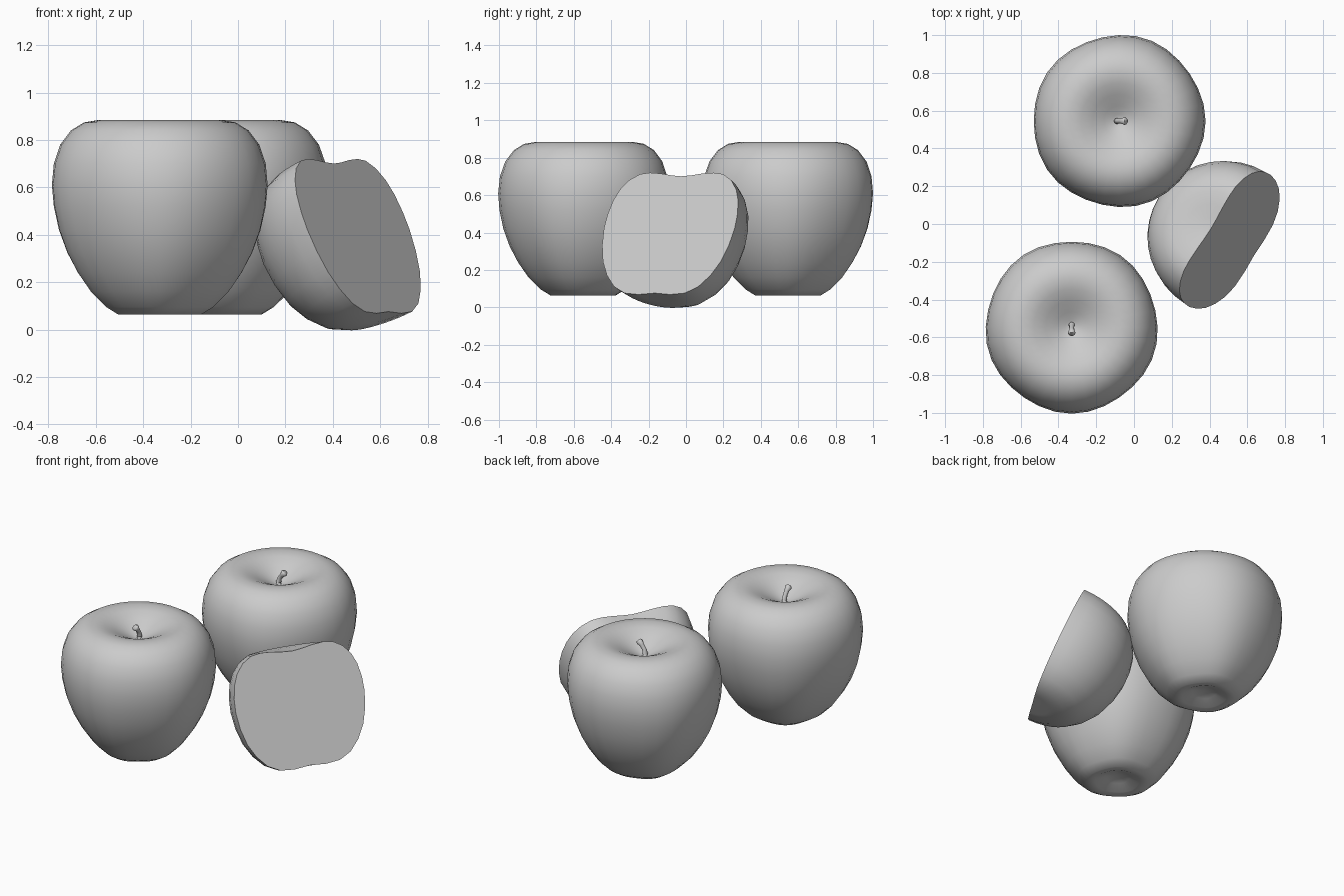
import bpy, bmesh, math
from mathutils import Matrix, Vector

if "Cube" in bpy.data.objects:
    bpy.data.objects.remove(bpy.data.objects["Cube"])


def finish(name, bm, matrix, angle=60):
    bmesh.ops.recalc_face_normals(bm, faces=bm.faces)
    me = bpy.data.meshes.new(name)
    bm.to_mesh(me)
    bm.free()
    ob = bpy.data.objects.new(name, me)
    bpy.context.collection.objects.link(ob)
    ob.matrix_world = matrix
    bpy.ops.object.select_all(action='DESELECT')
    ob.select_set(True)
    bpy.context.view_layer.objects.active = ob
    bpy.ops.object.shade_smooth_by_angle(angle=math.radians(angle))
    return ob


def lathe(profile, segments, sweep=2 * math.pi, depth=1.0, lobes=0.0):
    """Revolve a profile whose two ends lie on the axis; lobes ripple the base."""
    bm = bmesh.new()
    full = sweep > 6
    count = segments if full else segments + 1
    top = max(z for r, z in profile)
    start = bm.verts.new((0, 0, profile[0][1]))
    end = bm.verts.new((0, 0, profile[-1][1]))
    rings = []
    for r, z in profile[1:-1]:
        ring = []
        for i in range(count):
            a = sweep * i / segments
            k = 1 + lobes * (1 - z / top) * math.cos(5 * a)
            ring.append(bm.verts.new((k * r * math.cos(a), k * r * math.sin(a) * depth, z)))
        rings.append(ring)
    for i in range(segments):
        j = (i + 1) % count
        bm.faces.new((start, rings[0][j], rings[0][i]))
        bm.faces.new((end, rings[-1][i], rings[-1][j]))
        for a, b in zip(rings, rings[1:]):
            bm.faces.new((a[i], a[j], b[j], b[i]))
    if not full:  # flat cut face
        loop = [start] + [r[0] for r in rings] + [end] + [r[-1] for r in reversed(rings)]
        bm.faces.new(loop)
    return bm


def tube(points, radii, sides=10):
    bm = bmesh.new()
    rings = []
    for i, (p, r) in enumerate(zip(points, radii)):
        d = Vector(points[min(i + 1, len(points) - 1)]) - Vector(points[max(i - 1, 0)])
        q = d.to_track_quat('Z', 'Y')
        rings.append([bm.verts.new(Vector(p) + q @ Vector((r * math.cos(t), r * math.sin(t), 0)))
                      for t in (2 * math.pi * k / sides for k in range(sides))])
    for a, b in zip(rings, rings[1:]):
        for k in range(sides):
            m = (k + 1) % sides
            bm.faces.new((a[k], a[m], b[m], b[k]))
    bm.faces.new(rings[0])
    bm.faces.new(rings[-1])
    return bm


# Whole apples: dimpled base, wide shoulders, cavity around the stem
apple = [(0, .11), (.07, .095), (.13, .068), (.175, .064), (.225, .095), (.29, .16),
         (.345, .24), (.39, .325), (.425, .42), (.447, .52), (.455, .61), (.447, .70),
         (.42, .78), (.375, .84), (.32, .874), (.26, .884), (.20, .872), (.14, .845),
         (.08, .812), (.035, .79), (0, .78)]
stem_path = [(-.01, 0, .77), (-.01, 0, .80), (-.002, 0, .825), (.015, 0, .848), (.03, 0, .864), (.038, 0, .872)]
stem_radii = [.026, .016, .013, .014, .021, .014]
for tag, x, y, turn in (("front", -.33, -.545, -90), ("back", -.08, .545, 0)):
    m = Matrix.Translation((x, y, 0)) @ Matrix.Rotation(math.radians(turn), 4, 'Z')
    finish(tag + "_apple", lathe(apple, 32, lobes=.03), m)
    finish(tag + "_apple_stem", tube(stem_path, stem_radii), m)

# Half apple, leaning back with its cut face to the front right
half = [(0, .012), (.10, .004), (.19, .012), (.265, .05), (.325, .115), (.37, .195),
        (.398, .29), (.411, .39), (.408, .47), (.393, .55), (.365, .615), (.32, .67),
        (.26, .705), (.20, .713), (.13, .708), (.06, .697), (0, .692)]
lean = math.radians(23.3)
side = Vector((.525, .851, 0)).normalized()
up = Vector((-side.y * math.sin(lean), side.x * math.sin(lean), math.cos(lean)))
back = up.cross(side)
m = Matrix((side, back, up)).transposed().to_4x4()
m.translation = (.639, -.17, .065)
finish("half_apple", lathe(half, 18, sweep=math.pi, depth=1.05), m, 40)
